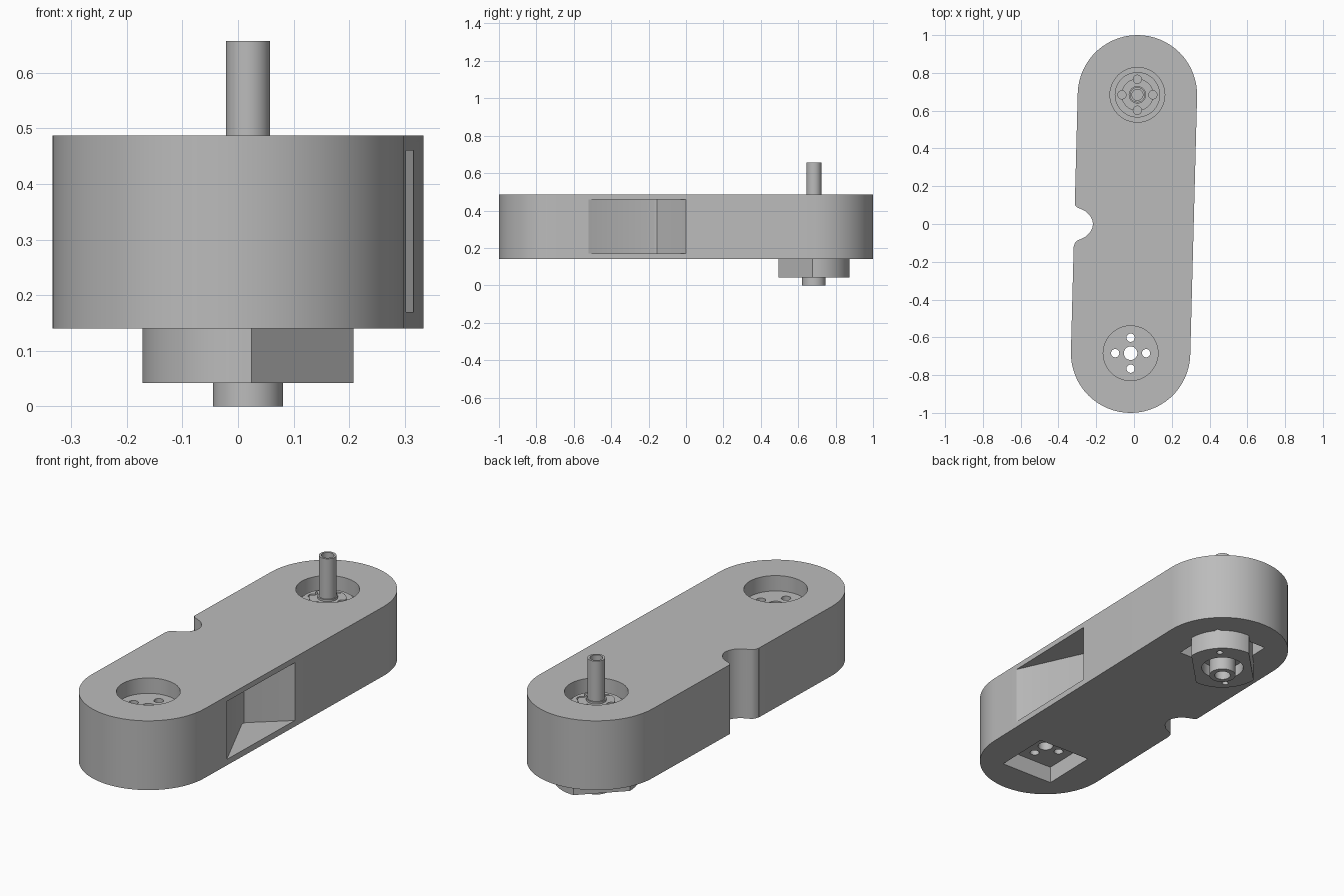
import bpy, bmesh, math
from mathutils import Vector, Matrix

cube = bpy.data.objects.get("Cube")
if cube:
    bpy.data.objects.remove(cube, do_unlink=True)

grey = bpy.data.materials.new("plain grey")
grey.use_nodes = True
colour = (0.5, 0.5, 0.5, 1)
grey.diffuse_color = colour
grey.node_tree.nodes["Principled BSDF"].inputs["Base Color"].default_value = colour

REAR = Vector((0.018, 0.684))
FRONT = -REAR
TILT = -math.atan2(REAR.x, REAR.y)
BOTTOM, TOP = 0.14, 0.487
RECESS = 0.41      # floor of the round top recesses
POCKET = 0.225     # roof of the square bottom pockets


def circle(c, r, n=48, start=0.0, sweep=math.tau):
    """Points on a circle, or on an arc when the sweep is partial."""
    steps = n if sweep == math.tau else n - 1
    return [(c[0] + r * math.cos(start + sweep * i / steps),
             c[1] + r * math.sin(start + sweep * i / steps)) for i in range(n)]


def prism(name, pts, z0, z1):
    """Upright solid with the given outline."""
    bm = bmesh.new()
    face = bm.faces.new([bm.verts.new((x, y, z0)) for x, y in pts])
    ext = bmesh.ops.extrude_face_region(bm, geom=[face])
    bmesh.ops.translate(bm, vec=(0, 0, z1 - z0),
                        verts=[g for g in ext["geom"] if isinstance(g, bmesh.types.BMVert)])
    bmesh.ops.recalc_face_normals(bm, faces=bm.faces)
    mesh = bpy.data.meshes.new(name)
    bm.to_mesh(mesh)
    bm.free()
    mesh.materials.append(grey)
    ob = bpy.data.objects.new(name, mesh)
    bpy.context.collection.objects.link(ob)
    return ob


def cut(ob, pts, z0, z1):
    """Carve an upright prism out of an object."""
    tool = prism("cutter", pts, z0, z1)
    tool.hide_render = True
    mod = ob.modifiers.new("cut", "BOOLEAN")
    mod.operation, mod.solver, mod.object = "DIFFERENCE", "EXACT", tool
    bpy.context.view_layer.objects.active = ob
    bpy.ops.object.modifier_apply(modifier=mod.name)
    bpy.data.objects.remove(tool, do_unlink=True)


def bolt_circle(c, radius):
    return [c + Vector((radius, 0)) @ Matrix.Rotation(i * math.pi / 2, 2) for i in range(4)]


# Arm: a long plate with round ends
outline = (circle(REAR, 0.316, 32, TILT, math.pi)
           + circle(FRONT, 0.316, 32, TILT + math.pi, math.pi))
arm = prism("arm_body", outline, BOTTOM, TOP)

# Flared round notch through the right edge
half = [(-0.45, 0.12), (-0.319, 0.12), (-0.313, 0.1), (-0.3, 0.087), (-0.28, 0.079),
        (-0.255, 0.067), (-0.234, 0.046), (-0.221, 0.022)]
notch = half + [(-0.217, 0)] + [(x, -y) for x, y in reversed(half)]
cut(arm, notch, 0, 1)

# Wedge shaped pocket in the left side
wedge = [(0.45, 0), (0.317, 0), (0.15, -0.145), (0.142, -0.155), (0.142, -0.172),
         (0.302, -0.52), (0.45, -0.52)]
cut(arm, wedge, 0.17, 0.46)

# Round recess above and square pocket below at each end
for centre in (FRONT, REAR):
    cut(arm, circle(centre, 0.145), RECESS, 1)
    square = circle(centre, 0.205, 4, TILT + math.pi / 4)
    cut(arm, square, 0, POCKET)

# Through holes of the front joint
cut(arm, circle(FRONT, 0.036, 32), 0, 1)
for hole in bolt_circle(FRONT, 0.082):
    cut(arm, circle(hole, 0.022, 24), 0, 1)

# Stepped flange in the rear recess, with four bolt holes
flange = prism("top_flange", circle(REAR, 0.12), RECESS - 0.02, 0.43)
boss = prism("top_boss", circle(REAR, 0.085), 0.4, 0.445)
for hole in bolt_circle(REAR, 0.082):
    for part in (flange, boss):
        cut(part, circle(hole, 0.022, 24), 0.415, 1)
collar = prism("shaft_collar", circle(REAR, 0.046, 32), 0.43, 0.455)

# Hollow output shaft
shaft = prism("output_shaft", circle(REAR, 0.04, 32), 0.4, 0.657)
cut(shaft, circle(REAR, 0.029, 32), 0.5, 1)

# Motor housing: a disc with two flats across the diagonal
half_angle = math.acos(0.139 / 0.19)
side = math.pi - 2 * half_angle
housing_outline = []
for turn in (0, math.pi):
    housing_outline += circle(REAR, 0.19, 20, -math.pi / 4 + half_angle + turn, side)
housing = prism("motor_housing", housing_outline, 0.042, POCKET + 0.01)
cut(housing, circle(REAR, 0.1), 0, 0.1)
for s in (-1, 1):
    screw = REAR + Vector((s * 0.105, s * 0.105))
    cut(housing, circle(screw, 0.015, 20), 0, 0.08)

# Hollow hub under the housing
hub = prism("lower_hub", circle(REAR, 0.063), 0, 0.12)
cut(hub, circle(REAR, 0.038, 32), -0.1, 0.07)

for ob in (arm, flange, boss, collar, shaft, housing, hub):
    bpy.ops.object.select_all(action="DESELECT")
    ob.select_set(True)
    bpy.context.view_layer.objects.active = ob
    bpy.ops.object.shade_smooth_by_angle(angle=math.radians(30))
